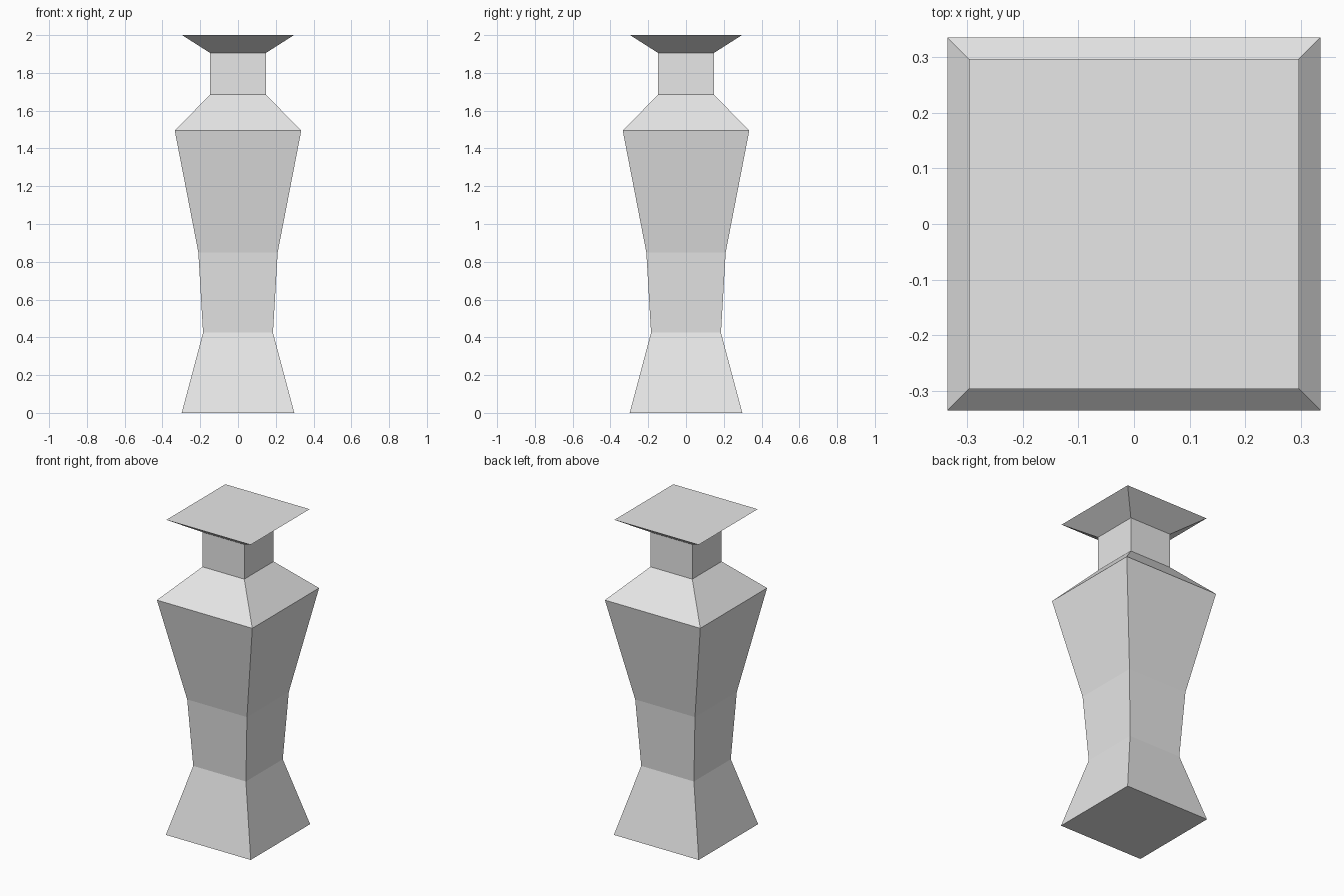
import bpy
import bmesh

cube = bpy.data.objects.get("Cube")
if cube:
    bpy.data.objects.remove(cube, do_unlink=True)

# Plain grey material
grey = bpy.data.materials.new("light grey")
grey.use_nodes = True
colour = (0.8, 0.8, 0.8, 1)
grey.diffuse_color = colour
grey.node_tree.nodes["Principled BSDF"].inputs["Base Color"].default_value = colour

# Square vase profile: half width, height
profile = [
    (0.298, 0.0),    # foot
    (0.185, 0.425),  # waist
    (0.21, 0.85),    # lower body
    (0.335, 1.495),  # shoulder
    (0.147, 1.685),  # neck base
    (0.147, 1.905),  # neck top
    (0.296, 2.0),    # flared rim
]
corners = [(-1, -1), (1, -1), (1, 1), (-1, 1)]

bm = bmesh.new()
rings = [[bm.verts.new((x * w, y * w, z)) for x, y in corners]
         for w, z in profile]

# Sides between neighbouring rings
for low, high in zip(rings, rings[1:]):
    for i in range(4):
        j = (i + 1) % 4
        bm.faces.new((low[i], low[j], high[j], high[i]))

# Flat base and closed top
bm.faces.new(rings[0][::-1])
bm.faces.new(rings[-1])
bmesh.ops.recalc_face_normals(bm, faces=bm.faces)

mesh = bpy.data.meshes.new("square_vase")
bm.to_mesh(mesh)
bm.free()
mesh.materials.append(grey)
vase = bpy.data.objects.new("square_vase", mesh)
bpy.context.collection.objects.link(vase)
